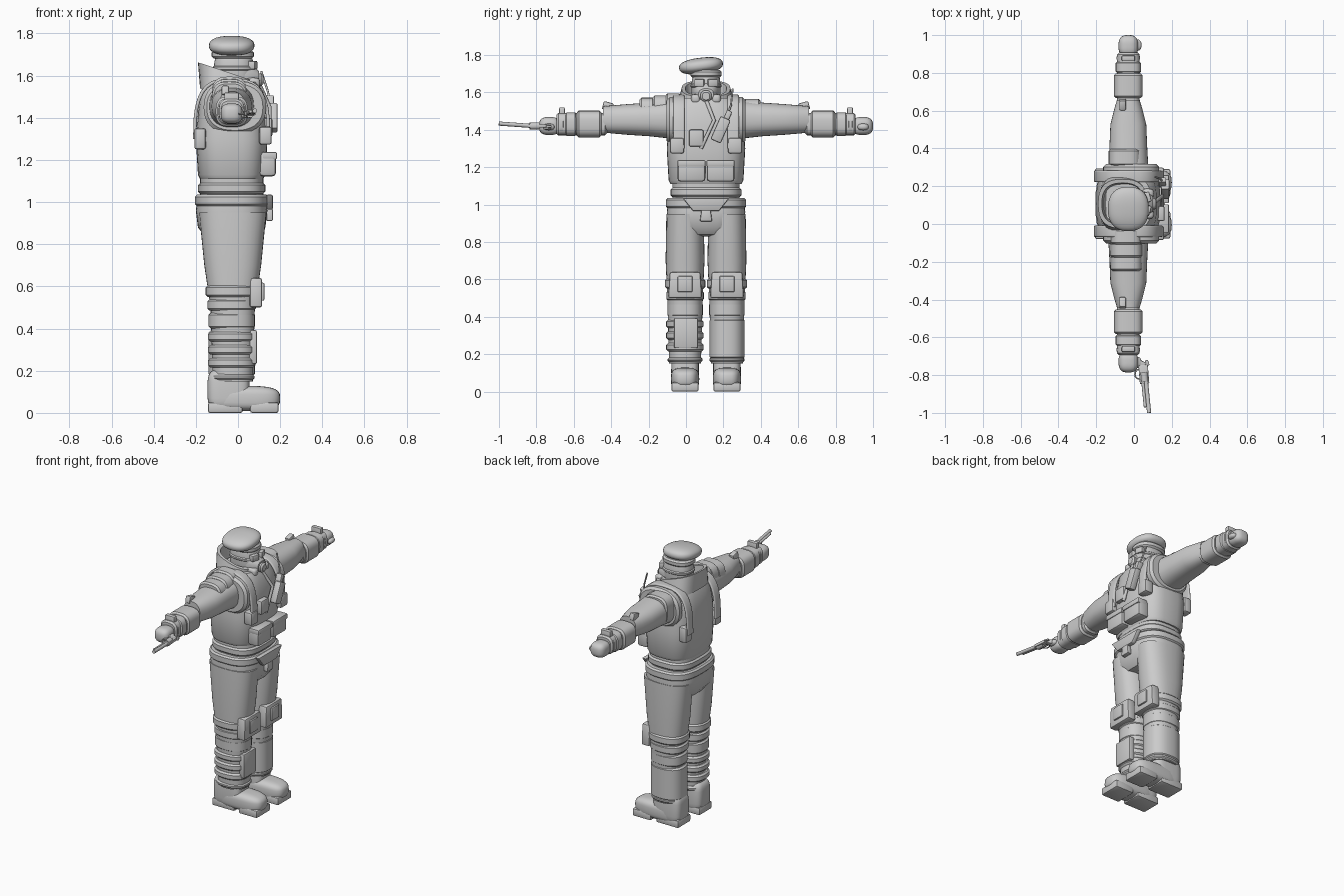
import bpy, bmesh, math

cube = bpy.data.objects.get("Cube")
if cube:
    bpy.data.objects.remove(cube, do_unlink=True)

# Shared reference lines of the body
MID_Y = 0.107
BODY_X = LIMB_X = -0.03
CHEST_X = 0.14
ARM_Z = 1.43
SIDES = {"left": 1, "right": -1}

grey = bpy.data.materials.new("plain_grey")
grey.use_nodes = True
tone = (0.6, 0.6, 0.6, 1)
grey.diffuse_color = tone
grey.node_tree.nodes["Principled BSDF"].inputs["Base Color"].default_value = tone


def link(name, data):
    ob = bpy.data.objects.new(name, data)
    bpy.context.collection.objects.link(ob)
    data.materials.append(grey)
    return ob


def finish(name, bm):
    bmesh.ops.recalc_face_normals(bm, faces=bm.faces)
    mesh = bpy.data.meshes.new(name)
    bm.to_mesh(mesh)
    bm.free()
    return link(name, mesh)


def bent(value, power):
    """Exponent of a rounded rectangle, keeping the sign."""
    return math.copysign(abs(value) ** (2 / power), value)


def loft(name, axis, u, v, rings, power=2.4, lean=0, segments=36):
    """Skin rings of (position along axis, radius u, radius v) around one centre line."""
    bm = bmesh.new()
    loops = []
    for position, radius_u, radius_v in rings:
        loop = []
        for i in range(segments):
            angle = math.tau * i / segments
            du = radius_u * bent(math.cos(angle), power)
            dv = radius_v * bent(math.sin(angle), power)
            along, across, up = position - lean * du, u + du, v + dv
            place = {"x": (along, across, up), "y": (across, along, up), "z": (across, up, along)}
            loop.append(bm.verts.new(place[axis]))
        loops.append(loop)
    for lower, upper in zip(loops, loops[1:]):
        for i in range(segments):
            bm.faces.new((lower[i - 1], lower[i], upper[i], upper[i - 1]))
    bm.faces.new(loops[0])
    bm.faces.new(loops[-1])
    return finish(name, bm)


def band(name, axis, u, v, start, end, ru, rv, power=2.4, edge=0.01):
    step = math.copysign(edge, end - start)
    rings = [(start, ru - edge, rv - edge), (start + step, ru, rv),
             (end - step, ru, rv), (end, ru - edge, rv - edge)]
    return loft(name, axis, u, v, rings, power)


def blob(name, location, radii, power=2.4, roll=0):
    """Rounded solid, from ball to soft box."""
    rx, ry, rz = radii
    rings = []
    for i in range(-9, 10):
        angle = math.pi * i / 19
        width = bent(math.cos(angle), power)
        rings.append((rz * bent(math.sin(angle), power), rx * width, ry * width))
    ob = loft(name, "z", 0, 0, rings, power)
    ob.location = location
    ob.rotation_euler.x = math.radians(roll)
    return ob


def box(name, location, size, roll=0, turn=0, taper=1):
    bm = bmesh.new()
    bmesh.ops.create_cube(bm, size=1)
    for v in bm.verts:
        v.co.x *= size[0]
        v.co.y *= size[1] * (taper if v.co.z < 0 else 1)
        v.co.z *= size[2]
    bmesh.ops.bevel(bm, geom=bm.edges[:], offset=min(size) / 5, segments=2, affect="EDGES", profile=0.5)
    ob = finish(name, bm)
    ob.location = location
    ob.rotation_euler = math.radians(roll), 0, math.radians(turn)
    return ob


def tube(name, points, radius, width=0):
    """Round tube, or a flat ribbon when a width is given."""
    curve = bpy.data.curves.new(name, "CURVE")
    curve.dimensions = "2D" if width else "3D"
    curve.fill_mode = "NONE" if width else "FULL"
    curve.bevel_depth, curve.extrude = radius, width / 2
    curve.use_fill_caps = True
    spline = curve.splines.new("POLY")
    spline.points.add(len(points) - 1)
    for point, co in zip(spline.points, points):
        point.co = (*co, 1)
    return link(name, curve)


# Torso with a high collar that leans up at the back and is hollow inside
loft("vest", "z", BODY_X, MID_Y, [(1.11, .15, .19), (1.13, .16, .2), (1.3, .17, .21),
                                  (1.42, .16, .2), (1.52, .15, .18), (1.57, .12, .14)], power=3)
loft("collar", "z", -.06, MID_Y, [(1.5, .12, .16), (1.62, .13, .13), (1.62, .11, .11),
                                  (1.53, .1, .1)], power=2.6, lean=.33)
band("waist", "z", BODY_X, MID_Y, 1, 1.12, .15, .18, power=3)
band("waist_belt", "z", BODY_X, MID_Y, 1.04, 1.09, .16, .19, power=3)
loft("hips", "z", BODY_X, MID_Y, [(1.03, .16, .2), (.96, .17, .21), (.88, .16, .2),
                                  (.84, .13, .13), (.83, .08, .05)], power=2.8)
band("hip_belt", "z", BODY_X, MID_Y, .98, 1.035, .175, .215, power=2.8)
box("belt_pouch", (.15, MID_Y, 1), (.03, .25, .07), taper=.55)
box("belt_pouch_tip", (.15, MID_Y, .94), (.03, .05, .06), taper=1.3)

# Head, mask and tilted beret
blob("head", (-.02, MID_Y, 1.62), (.095, .078, .13))
band("beret_band", "z", -.025, MID_Y, 1.68, 1.72, .1, .083)
blob("beret", (BODY_X, .08, 1.742), (.108, .118, .043), roll=7)
loft("mask_shell", "x", MID_Y, 1.59, [(.03, .07, .08), (.07, .06, .06), (.1, .04, .03)])
band("mask_valve", "x", MID_Y, 1.58, .09, .12, .03, .03)
band("mask_strap", "z", -.02, MID_Y, 1.62, 1.65, .1, .083)
for side, s in SIDES.items():
    box(f"{side}_goggle", (.07, MID_Y + s * .035, 1.65), (.035, .055, .04), turn=s * 15)
    blob(f"{side}_mask_filter", (.07, MID_Y + s * .055, 1.565), (.035, .025, .025), power=3)

# Chest gear and straps that arch over the shoulders
for side, s in SIDES.items():
    inner, outer = MID_Y + s * .078, MID_Y + s * .155
    box(f"{side}_front_pouch", (CHEST_X, inner, 1.18), (.08, .148, .115))
    box(f"{side}_front_flap", (CHEST_X + .01, inner, 1.22), (.07, .15, .035))
    box(f"{side}_chest_pouch", (CHEST_X - .01, outer, 1.315), (.06, .075, .085))
    box(f"{side}_back_pouch", (-.18, outer, 1.3), (.055, .065, .1))
    arch = []
    for i in range(17):
        angle = math.pi * i / 16
        arch.append((BODY_X + .175 * bent(math.cos(angle), 3), 1.3 + .28 * bent(math.sin(angle), 3), 0))
    strap = tube(f"{side}_shoulder_strap", arch, radius=.008, width=.045)
    strap.rotation_euler.x = math.pi / 2
    strap.location.y = MID_Y + s * .145
box("chest_box", (CHEST_X, .055, 1.355), (.045, .078, .09))
box("radio", (.165, .185, 1.4), (.045, .06, .135), roll=-24)
box("radio_clip", (.15, .22, 1.47), (.04, .03, .07), roll=-24)
tube("radio_aerial", [(.16, .21, 1.45), (.14, .24, 1.53), (.11, .25, 1.62)], radius=.005)
tube("mask_hose", [(.1, MID_Y, 1.56), (.15, .15, 1.45), (.15, .08, 1.3)], radius=.01)

# Arms held straight out
for side, s in SIDES.items():
    def reach(distance):
        return MID_Y + s * distance

    def cuff(part, start, end, ru, rv, power=3):
        band(f"{side}_{part}", "y", LIMB_X, ARM_Z, reach(start), reach(end), ru, rv, power)

    sleeve = [(.12, .11, .11), (.3, .1, .09), (.42, .095, .082), (.5, .075, .075), (.55, .06, .07)]
    loft(f"{side}_sleeve", "y", LIMB_X, ARM_Z + .025, [(reach(d), ru, rv) for d, ru, rv in sleeve])
    cuff("forearm", .53, .8, .06, .06)
    cuff("forearm_guard", .56, .69, .076, .072)
    cuff("lower_guard", .69, .755, .067, .063)
    cuff("wrist_cuff", .755, .79, .062, .055)
    band(f"{side}_armhole_trim", "y", -.015, 1.45, reach(.15), reach(.21), .148, .125, edge=.015)
    box(f"{side}_elbow_clip", (-.06, reach(.525), 1.525), (.035, .055, .045), roll=s * 15)
    box(f"{side}_wrist_clip", (LIMB_X, reach(.77), 1.49), (.07, .03, .06))
    blob(f"{side}_fist", (LIMB_X, reach(.836), 1.42), (.052, .057, .048), power=2.8)
    blob(f"{side}_thumb", (.015, reach(.84), 1.415), (.025, .03, .018))

# Three plates armour one shoulder, a band wraps the other arm
for i in range(3):
    start = MID_Y - .135 - i * .07
    band(f"shoulder_plate_{i + 1}", "y", -.04, 1.5 - i * .012, start, start - .08, .085, .095, power=3)
band("left_arm_band", "y", -.048, 1.473, MID_Y + .2, MID_Y + .29, .086, .092, power=3)

# Legs and boots
for side, s in SIDES.items():
    y = MID_Y + s * .112

    def leg_band(part, bottom, top, radius):
        band(f"{side}_{part}", "z", LIMB_X, y, bottom, top, radius, radius - .015)

    loft(f"{side}_trouser_leg", "z", LIMB_X + .005, y, [(.95, .16, .1), (.7, .135, .104),
                                                        (.5, .105, .095), (.15, .095, .085)])
    leg_band("knee_band", .55, .605, .123)
    leg_band("lower_knee_band", .485, .54, .115)
    leg_band("calf_band", .4, .475, .11)
    leg_band("ankle_band", .155, .185, .108)
    box(f"{side}_knee_pad", (.085, y, .57), (.06, .165, .14), taper=1.1)
    box(f"{side}_knee_plate", (.11, y, .575), (.03, .08, .085))
    blob(f"{side}_boot_shaft", (-.045, y, .11), (.1, .074, .1), power=4)
    blob(f"{side}_boot_foot", (.03, y, .068), (.17, .076, .06), power=3.2)
    box(f"{side}_boot_heel", (-.06, y, .025), (.165, .135, .05))
    box(f"{side}_boot_sole", (.125, y, .025), (.135, .145, .05))

# Shin armour differs from leg to leg
band("left_greave", "z", LIMB_X, MID_Y + .113, .175, .39, .11, .094)
for i in range(3):
    bottom = .215 + i * .062
    band(f"right_shin_strap_{i + 1}", "z", LIMB_X, MID_Y - .113, bottom, bottom + .045, .112, .1)
box("right_shin_plate", (.07, 0, .312), (.04, .13, .16))

# Revolver held flat in the right hand
tube("revolver_barrel", [(.062, -.82, 1.42), (.08, -1, 1.433)], radius=.011)
tube("revolver_underlug", [(.046, -.83, 1.42), (.06, -.97, 1.43)], radius=.008)
tube("revolver_drum", [(.052, -.785, 1.42), (.057, -.835, 1.42)], radius=.02)
box("revolver_frame", (.052, -.795, 1.42), (.05, .1, .018), turn=5)
box("revolver_grip", (.025, -.735, 1.415), (.075, .034, .026), turn=-25)
box("revolver_hammer", (.07, -.735, 1.417), (.016, .03, .01), turn=20)
guard = []
for i in range(13):
    angle = math.tau * i / 12
    guard.append((.025 + .02 * math.cos(angle), -.795 + .025 * math.sin(angle), 1.418))
tube("revolver_trigger_guard", guard, radius=.004)

# Smooth shading with sharp edges kept
bpy.ops.object.select_all(action="DESELECT")
for ob in bpy.context.scene.objects:
    if ob.type == "MESH" and grey.name in ob.data.materials:
        ob.select_set(True)
        bpy.context.view_layer.objects.active = ob
bpy.ops.object.shade_smooth_by_angle(angle=math.radians(35))
